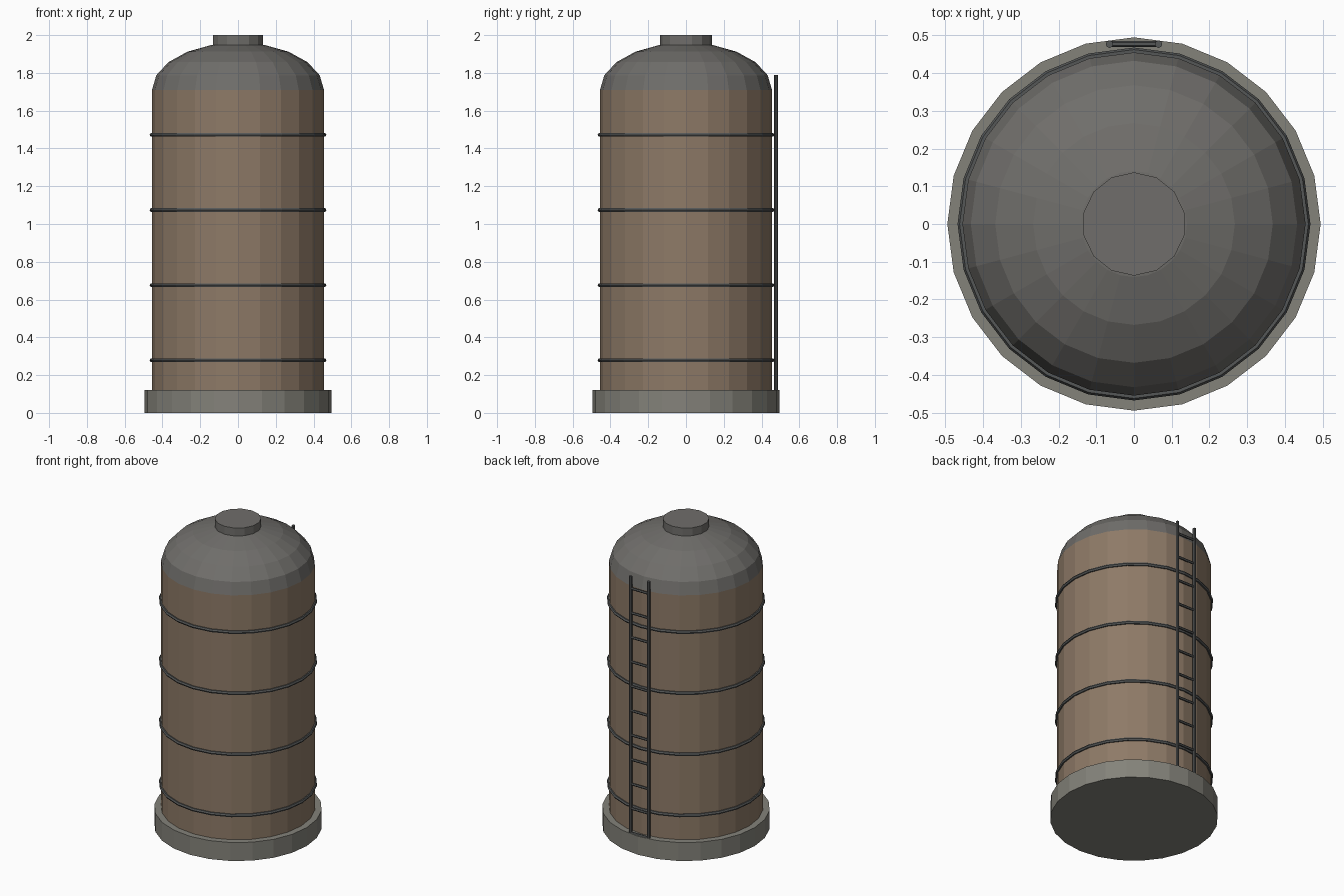
import bpy
from math import sin, cos, pi

if "Cube" in bpy.data.objects:
    bpy.data.objects.remove(bpy.data.objects["Cube"])


def material(name, rgb):
    m = bpy.data.materials.new(name)
    m.diffuse_color = (*rgb, 1)
    m.use_nodes = True
    m.node_tree.nodes["Principled BSDF"].inputs["Base Color"].default_value = m.diffuse_color
    return m


WOOD = material("brown_cladding", (0.27, 0.195, 0.135))
STONE = material("light_grey", (0.23, 0.225, 0.195))
ROOF = material("roof_grey", (0.16, 0.155, 0.145))
IRON = material("dark_iron", (0.09, 0.095, 0.095))


def finish(name, mat):
    o = bpy.context.object
    o.name = name
    o.data.materials.append(mat)
    return o


def cylinder(name, r, z0, z1, sides, mat, x=0, y=0):
    bpy.ops.mesh.primitive_cylinder_add(vertices=sides, radius=r, depth=z1 - z0,
                                        location=(x, y, (z0 + z1) / 2))
    return finish(name, mat)


BOTTOM, TOP, RADIUS, SIDES = 0.12, 1.71, 0.455, 24
HEIGHT = TOP - BOTTOM

# Plinth, tank body and top cap
cylinder("base", 0.495, 0, BOTTOM, SIDES, STONE)
cylinder("tank_body", RADIUS, BOTTOM, TOP, SIDES, WOOD)
cylinder("top_cap", 0.137, 1.93, 2.0, 14, ROOF)

# Domed roof: five bands of a flattened hemisphere
verts, faces = [], []
for i in range(5):
    a = i * pi / 10
    verts += [(RADIUS * cos(a) * cos(2 * pi * j / SIDES),
               RADIUS * cos(a) * sin(2 * pi * j / SIDES),
               TOP + 0.25 * sin(a)) for j in range(SIDES)]
verts.append((0, 0, TOP + 0.25))
for j in range(SIDES):
    k = (j + 1) % SIDES
    for i in range(4):
        n = i * SIDES
        faces.append((n + j, n + k, n + SIDES + k, n + SIDES + j))
    faces.append((4 * SIDES + j, 4 * SIDES + k, 5 * SIDES))
mesh = bpy.data.meshes.new("dome")
mesh.from_pydata(verts, [], faces)
mesh.materials.append(ROOF)
bpy.context.collection.objects.link(bpy.data.objects.new("dome", mesh))

# Four hoops around the body
for i in range(4):
    bpy.ops.mesh.primitive_torus_add(major_radius=0.457, minor_radius=0.011,
                                     major_segments=SIDES, minor_segments=6,
                                     location=(0, 0, BOTTOM + HEIGHT * (0.1 + 0.25 * i)))
    finish(f"hoop_{i + 1}", IRON)

# Ladder on the back: two rails and evenly spaced rungs
LADDER_X, LADDER_Y = 0.065, 0.477
for side, x in (("left", -LADDER_X), ("right", LADDER_X)):
    cylinder(f"ladder_rail_{side}", 0.01, BOTTOM, TOP + 0.08, 8, IRON, x, LADDER_Y)
for i in range(11):
    bpy.ops.mesh.primitive_cylinder_add(vertices=6, radius=0.008, depth=2 * LADDER_X,
                                        location=(0, LADDER_Y, BOTTOM + HEIGHT * i / 10),
                                        rotation=(0, pi / 2, 0))
    finish(f"ladder_rung_{i + 1}", IRON)
